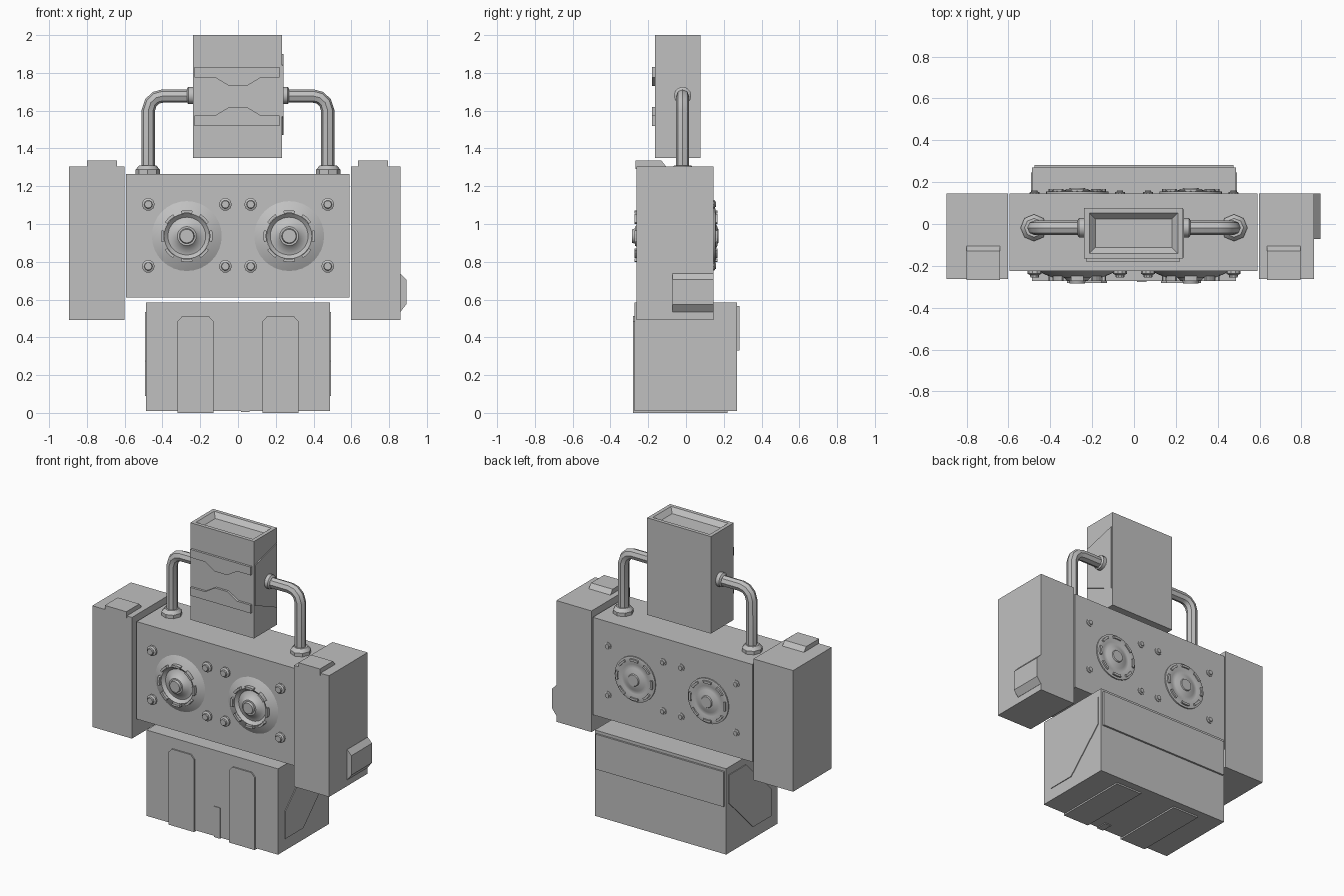
import bpy, bmesh, math
from mathutils import Matrix, Vector

cube = bpy.data.objects.get("Cube")
if cube:
    bpy.data.objects.remove(cube, do_unlink=True)

GREY = (0.53, 0.53, 0.53, 1)
mat = bpy.data.materials.new("plain grey")
mat.use_nodes = True
mat.diffuse_color = GREY
mat.node_tree.nodes["Principled BSDF"].inputs["Base Color"].default_value = GREY


def finish(name, bm, smooth=False):
    bmesh.ops.recalc_face_normals(bm, faces=bm.faces)
    me = bpy.data.meshes.new(name)
    bm.to_mesh(me)
    bm.free()
    me.materials.append(mat)
    ob = bpy.data.objects.new(name, me)
    bpy.context.collection.objects.link(ob)
    if smooth:
        bpy.ops.object.select_all(action='DESELECT')
        ob.select_set(True)
        bpy.context.view_layer.objects.active = ob
        bpy.ops.object.shade_smooth_by_angle(angle=math.radians(35))
    return ob


def place(axis, u, v, w):
    """Point from outline coordinates u, v and depth w along the axis."""
    return {'x': (w, u, v), 'y': (u, w, v), 'z': (u, v, w)}[axis]


def add_prism(bm, pts, axis, a, b):
    low, high = [[bm.verts.new(place(axis, u, v, w)) for u, v in pts] for w in (a, b)]
    n = len(pts)
    bm.faces.new(low)
    bm.faces.new(high)
    for i in range(n):
        j = (i + 1) % n
        bm.faces.new((low[i], low[j], high[j], high[i]))


def prism(name, pts, axis, a, b, smooth=False):
    bm = bmesh.new()
    add_prism(bm, pts, axis, a, b)
    return finish(name, bm, smooth)


def box(name, x, y, z):
    return prism(name, [(x[0], y[0]), (x[1], y[0]), (x[1], y[1]), (x[0], y[1])], 'z', *z)


def lathe(name, profile, origin, direction, steps):
    """Spin (radius, height) pairs about a direction."""
    bm = bmesh.new()
    verts = [bm.verts.new((r, 0, h)) for r, h in profile]
    edges = [bm.edges.new(pair) for pair in zip(verts, verts[1:])]
    bmesh.ops.spin(bm, geom=verts + edges, cent=(0, 0, 0), axis=(0, 0, 1),
                   angle=math.tau, steps=steps)
    bmesh.ops.remove_doubles(bm, verts=bm.verts, dist=0.0005)
    turn = Vector(direction).to_track_quat('Z', 'Y').to_matrix().to_4x4()
    bm.transform(Matrix.Translation(origin) @ turn)
    return finish(name, bm, True)


# Head, with a shallow sloped recess in its top
head = box("head", (-0.238, 0.234), (-0.165, 0.077), (1.35, 2.0))
bm = bmesh.new()
bm.from_mesh(head.data)
top = max(bm.faces, key=lambda f: f.calc_center_median().z)
bmesh.ops.inset_region(bm, faces=[top], thickness=0.035)
bmesh.ops.inset_region(bm, faces=[top], thickness=0.04)
bmesh.ops.translate(bm, verts=top.verts, vec=(0, 0, -0.03))
bm.to_mesh(head.data)
bm.free()

# Face bands with notches that point at each other
notch = [(0.22, 0), (0.12, 0), (0.045, 0.045), (-0.045, 0.045), (-0.12, 0), (-0.23, 0)]
for name, edge, way in (("upper_face_band", 1.775, -1), ("lower_face_band", 1.575, 1)):
    outline = [(u, edge + way * v) for u, v in notch]
    outline += [(-0.23, edge - way * 0.055), (0.22, edge - way * 0.055)]
    prism(name, outline, 'y', -0.18, -0.16)
prism("head_side_plate", [(-0.16, 1.57), (0.07, 1.47), (0.07, 1.9), (-0.16, 1.84)],
      'x', 0.23, 0.24)

# Torso
box("torso", (-0.594, 0.589), (-0.225, 0.146), (0.612, 1.265))

# Speaker-like discs and bolts, front and back
for side, face, y, tall in (("front", -1, -0.225, 1.0), ("back", 1, 0.146, 0.45)):
    for tag, s in (("right", -1), ("left", 1)):
        cx, cz = s * 0.271, 0.936
        rim = 0.185 if face < 0 else 0.15
        lathe(f"{side}_{tag}_disc",
              [(rim, 0), (0.15, 0.018 * tall), (0.12, 0.03 * tall), (0.1, 0.012 * tall),
               (0.075, 0.018 * tall), (0.05, 0.045 * tall), (0.04, 0.045 * tall),
               (0.036, 0.06 * tall), (0, 0.06 * tall)],
              (cx, y, cz), (0, face, 0), 32)
        # Ring of raised dashes
        bm = bmesh.new()
        for k in range(8):
            arc = [math.tau * k / 8 + (t - 1.5) * 0.15 for t in range(4)]
            ring = [(0.137, a) for a in arc] + [(0.122, a) for a in reversed(arc)]
            pts = [(cx + r * math.cos(a), cz + r * math.sin(a)) for r, a in ring]
            add_prism(bm, pts, 'y', y, y + face * 0.048 * tall)
        finish(f"{side}_{tag}_ring_dashes", bm)
        for dx in (-0.204, 0.204):
            for z in (0.776, 1.104):
                size = 1.0 if face < 0 else 0.7
                lathe(f"{side}_{tag}_bolt",
                      [(0.034 * size, 0), (0.034 * size, 0.012 * tall),
                       (0.022 * size, 0.018 * tall), (0.02 * size, 0.03 * tall),
                       (0, 0.03 * tall)],
                      (cx + dx, y, z), (0, face, 0), 10)

# Arms with a raised pad on top
for tag, x, pad in (("right", (-0.896, -0.602), (-0.8, -0.64)),
                    ("left", (0.598, 0.859), (0.635, 0.795))):
    box(f"{tag}_arm", x, (-0.263, 0.146), (0.493, 1.305))
    prism(f"{tag}_arm_pad", [(-0.268, 1.29), (-0.268, 1.335), (-0.13, 1.335), (-0.102, 1.3)],
          'x', *pad)
prism("left_arm_side_pad", [(0.85, 0.535), (0.86, 0.535), (0.891, 0.575), (0.891, 0.705),
                            (0.86, 0.738), (0.85, 0.738)], 'y', -0.072, 0.146)

# Bent pipes from the torso to the head, with collars
for tag, s in (("right", -1), ("left", 1)):
    curve = bpy.data.curves.new(f"{tag}_pipe", 'CURVE')
    curve.dimensions = '3D'
    curve.bevel_depth = 0.035
    curve.bevel_resolution = 2
    path = [(0.475, 1.25), (0.475, 1.6), (0.462, 1.642), (0.435, 1.668), (0.4, 1.677),
            (0.22, 1.677)]
    line = curve.splines.new('POLY')
    line.points.add(len(path) - 1)
    for point, (x, z) in zip(line.points, path):
        point.co = (s * x, -0.018, z, 1)
    pipe = bpy.data.objects.new(f"{tag}_pipe", curve)
    bpy.context.collection.objects.link(pipe)
    curve.materials.append(mat)
    bpy.ops.object.select_all(action='DESELECT')
    pipe.select_set(True)
    bpy.context.view_layer.objects.active = pipe
    bpy.ops.object.convert(target='MESH')
    bpy.ops.object.shade_smooth_by_angle(angle=math.radians(40))
    lathe(f"{tag}_pipe_foot", [(0.064, 0), (0.064, 0.028), (0.045, 0.05), (0, 0.05)],
          (s * 0.478, -0.018, 1.26), (0, 0, 1), 8)
    lathe(f"{tag}_pipe_collar", [(0.046, 0), (0.046, 0.035), (0.036, 0.042), (0, 0.042)],
          (s * 0.228, -0.018, 1.68), (s, 0, 0), 12)

# Lower block with raised ribs that wrap underneath
box("lower_block", (-0.487, 0.487), (-0.272, 0.27), (0.01, 0.585))
for tag, s in (("right", -1), ("left", 1)):
    x = s * 0.225
    bevelled = [(x - 0.095, 0), (x + 0.095, 0), (x + 0.095, 0.485), (x + 0.07, 0.512),
                (x - 0.07, 0.512), (x - 0.095, 0.485)]
    prism(f"{tag}_front_rib", bevelled, 'y', -0.281, -0.26)
    box(f"{tag}_under_rib", (x - 0.095, x + 0.095), (-0.281, 0.22), (0, 0.02))
    # Angular side plates
    prism(f"{tag}_side_plate", [(-0.2, 0.09), (-0.01, 0.09), (0.247, 0.347), (0.247, 0.535),
                                (0.065, 0.535), (-0.2, 0.275)], 'x', s * 0.48, s * 0.492)
box("centre_rib", (0.015, 0.06), (-0.276, -0.2), (0.004, 0.21))
box("back_panel", (-0.475, 0.475), (0.26, 0.282), (0.33, 0.565))
